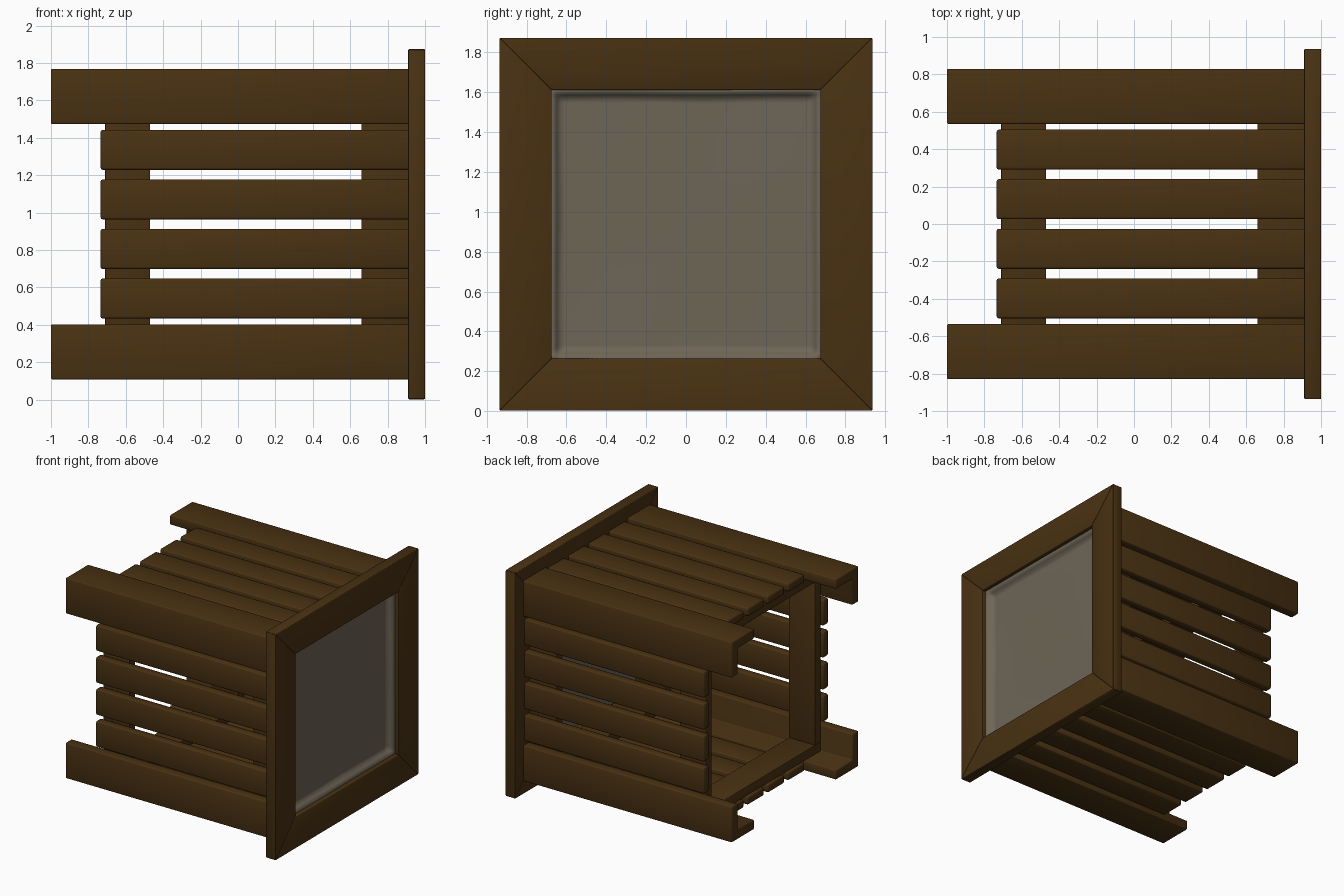
import bpy, bmesh, math
from mathutils import Matrix, Vector

if "Cube" in bpy.data.objects:
    bpy.data.objects.remove(bpy.data.objects["Cube"])

MID = 0.938  # height of the crate's long axis


def material(name, rgb):
    m = bpy.data.materials.new(name)
    m.diffuse_color = (*rgb, 1)
    m.use_nodes = True
    m.node_tree.nodes["Principled BSDF"].inputs["Base Color"].default_value = m.diffuse_color
    return m


wood = material("dark_wood", (0.066, 0.031, 0.006))
cloth = material("grey_canvas", (0.155, 0.132, 0.094))


def finish(name, bm, mat):
    bmesh.ops.recalc_face_normals(bm, faces=bm.faces)
    me = bpy.data.meshes.new(name)
    bm.to_mesh(me)
    bm.free()
    me.materials.append(mat)
    for p in me.polygons:
        p.use_smooth = True
    ob = bpy.data.objects.new(name, me)
    ob.location.z = MID
    bpy.context.collection.objects.link(ob)
    return ob


def beam(name, profile, x0, x1, turn, bevel):
    """Extrude a (y, z) profile along x, turned by quarter turns about the axis."""
    bm = bmesh.new()
    face = bm.faces.new([bm.verts.new((x0, y, z)) for y, z in profile])
    new = bmesh.ops.extrude_face_region(bm, geom=[face])["geom"]
    bmesh.ops.translate(bm, vec=Vector((x1 - x0, 0, 0)),
                        verts=[v for v in new if isinstance(v, bmesh.types.BMVert)])
    bm.transform(Matrix.Rotation(turn * math.pi / 2, 4, 'X'))
    ob = finish(name, bm, wood)
    mod = ob.modifiers.new("soft_edges", 'BEVEL')
    mod.width = bevel
    mod.segments = 2


def rect(y0, y1, z0, z1):
    return [(y0, z0), (y1, z0), (y1, z1), (y0, z1)]


sides = ["top", "front", "bottom", "back"]
for k, side in enumerate(sides):
    # L-shaped corner rail
    o, i, t = 0.83, 0.535, 0.08
    beam(f"corner_rail_{k + 1}",
         [(o, o), (i, o), (i, o - t), (o - t, o - t), (o - t, i), (o, i)],
         -1.0, 0.92, k, 0.008)
    # four slats on each side
    for n in range(4):
        c = (n - 1.5) * 0.265
        beam(f"{side}_slat_{n + 1}", rect(c - 0.107, c + 0.107, 0.748, 0.815),
             -0.735, 0.92, k, 0.012)
    # inner hoops that carry the slats
    for label, x0, x1 in (("rear", -0.71, -0.47), ("fore", 0.66, 0.92)):
        beam(f"{label}_hoop_{side}", rect(-0.675, 0.75, 0.675, 0.75), x0, x1, k, 0.003)
    # mitred picture-frame board
    a, b = 0.936, 0.674
    beam(f"frame_board_{side}", [(-b, b), (b, b), (a, a), (-a, a)], 0.91, 1.0, k, 0.005)

# recessed canvas panel with slightly rippled edges
bm = bmesh.new()
bmesh.ops.create_grid(bm, x_segments=60, y_segments=60, size=0.676)
for v in bm.verts:
    y, z = v.co.x, v.co.y
    edge = 0.676 - max(abs(y), abs(z))
    along = y if abs(z) > abs(y) else z
    s = min(1, edge / (0.046 + 0.006 * math.sin(7 * along + 1)))
    s = s * s * (3 - 2 * s)
    v.co = (0.965 - 0.055 * s + 0.003 * math.sin(4 * y) * math.cos(3 * z), y, z)
panel = finish("canvas_panel", bm, cloth)
mod = panel.modifiers.new("thickness", 'SOLIDIFY')
mod.thickness = 0.012
mod.offset = 0
